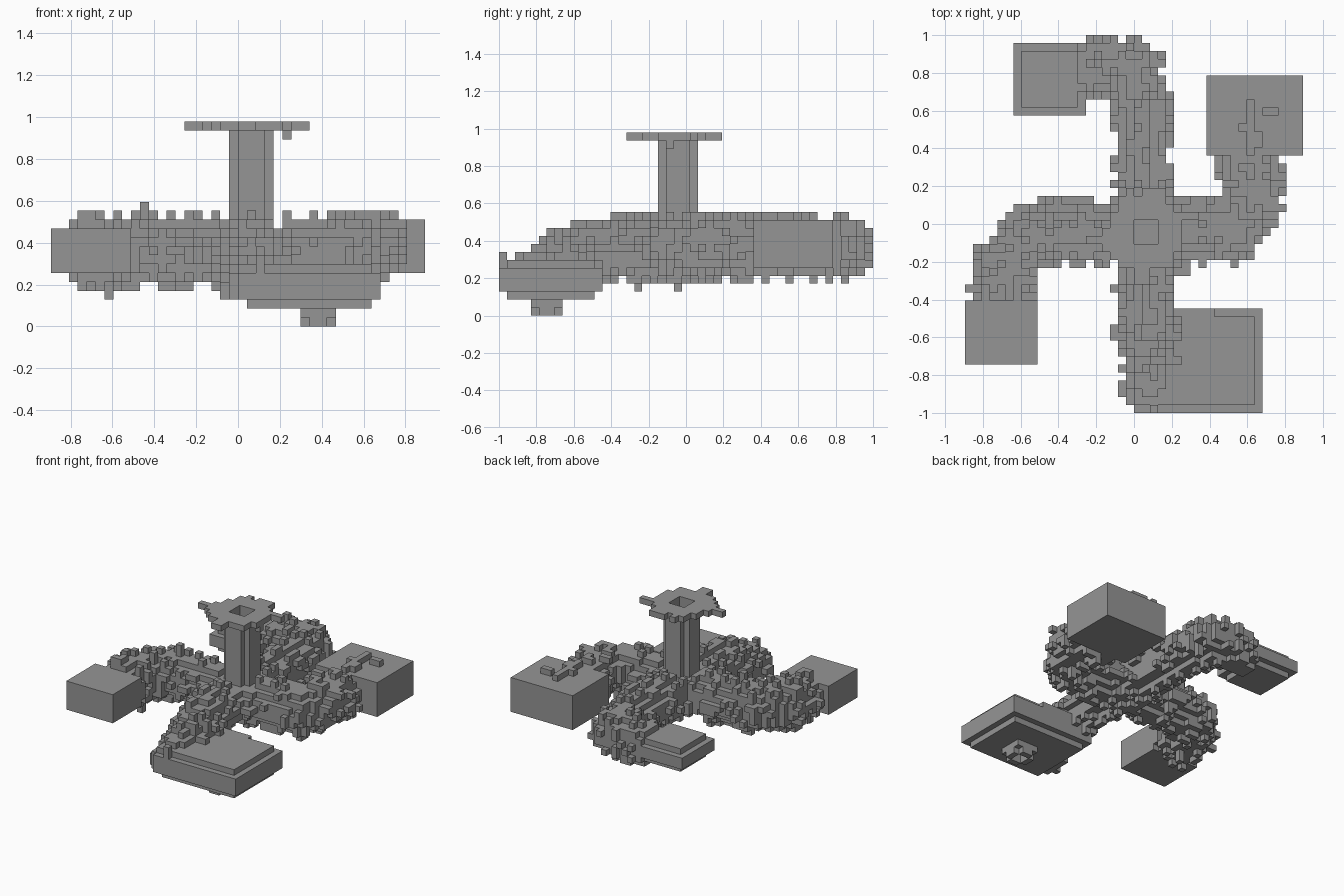
import bpy
import random
from mathutils import Vector

cube = bpy.data.objects.get("Cube")
if cube:
    bpy.data.objects.remove(cube, do_unlink=True)

random.seed(11)
UNIT = 2 / 47
ORIGIN = Vector((-21 * UNIT, -1, 0))
DIRS = [(a, s) for a in range(3) for s in (0, 1)]

stone = bpy.data.materials.new("stone_grey")
stone.use_nodes = True
GREY = (0.3, 0.3, 0.3, 1)
stone.diffuse_color = GREY
stone.node_tree.nodes["Principled BSDF"].inputs["Base Color"].default_value = GREY


def box(x0, x1, y0, y1, z0, z1):
    """Block of grid cells, end values included."""
    return {(i, j, k) for i in range(x0, x1 + 1)
            for j in range(y0, y1 + 1) for k in range(z0, z1 + 1)}


def step(cell, axis, side):
    c = list(cell)
    c[axis] += 1 if side else -1
    return tuple(c)


def roughen(cells, chance):
    """Add random one-cell lumps to the skin."""
    skin = sorted({step(c, a, s) for c in cells for a, s in DIRS} - cells)
    return cells | {c for c in skin if random.random() < chance}


def tunnel(path, radius, lumps):
    """Rough tube of cells around a bent path, kept inside the grid."""
    pts = [Vector(p) for p in path]
    cells = set()
    for a, b in zip(pts, pts[1:]):
        steps = int((b - a).length * 2) + 1
        for n in range(steps + 1):
            p = a.lerp(b, n / steps)
            q = [round(v) for v in p]
            for c in box(q[0] - 5, q[0] + 5, q[1] - 5, q[1] + 5, q[2] - 5, q[2] + 5):
                if (Vector(c) - p).length < radius:
                    cells.add(c)
    cells = roughen(roughen(cells, lumps), lumps / 9)
    return {c for c in cells if 0 <= c[0] < 42 and 0 <= c[1] < 47}


def stepped_room(x0, x1, y0, y1, z0, z1):
    """Chamber with a one-cell step at floor and roof."""
    core = box(x0, x1, y0, y1, z0 + 1, z1 - 1)
    return core | box(x0 + 1, x1 - 1, y0 + 1, y1 - 1, z0, z1)


def trim_corners(cells, lo, hi):
    """Drop the cells on the four upright corners of a block."""
    return {c for c in cells if not (c[0] in (lo[0], hi[0]) and c[1] in (lo[1], hi[1]))}


parts = {}

# Four chambers at the tunnel ends
parts["back_left_room"] = box(30, 41, 32, 41, 6, 11)
parts["front_right_room"] = box(0, 8, 6, 13, 6, 10)
parts["back_right_room"] = stepped_room(6, 14, 37, 45, 6, 9)
parts["front_left_room"] = (stepped_room(21, 36, 0, 12, 2, 6)
                            | box(22, 30, 12, 12, 6, 6))

# Sunken ring under the front chamber
parts["floor_ring"] = (box(28, 31, 4, 7, 1, 1) - box(29, 30, 5, 6, 1, 1)
                       | trim_corners(box(28, 31, 4, 7, 0, 0), (28, 4), (31, 7))
                       - box(29, 30, 5, 6, 0, 0))

# Low ridge on the back left roof
parts["roof_ridge"] = (box(35, 35, 32, 38, 12, 12) | box(34, 34, 35, 35, 12, 12)
                       | box(36, 36, 33, 34, 12, 12) | box(37, 38, 37, 37, 12, 12))

# Four rough tunnels meeting below the shaft
hub = (22, 22, 8)
left = tunnel([hub, (32.5, 22, 8), (35.2, 25.5, 8.4), (35, 29, 8.4),
               (34.6, 33, 8.3)], 3.4, 0.28)
right = tunnel([hub, (14, 22.3, 8), (8, 21.5, 8), (4.5, 18, 8),
                (4.1, 13, 8)], 3.4, 0.28)
back = tunnel([hub, (21.5, 26, 8), (21.7, 37, 8), (20.3, 42.5, 8),
               (15, 42.8, 7.8)], 3.25, 0.18)
front = tunnel([hub, (22, 11, 8), (22.3, 6, 5.3), (22.6, 2.4, 4)], 3.15, 0.18)
# Tunnels do not spoil the flat outer faces of the chambers
parts["left_tunnel"] = {c for c in left if c[1] < 32}
parts["right_tunnel"] = {c for c in right if c[1] > 13}
parts["back_tunnel"] = {c for c in back if c[0] > 13}
parts["front_tunnel"] = {c for c in front if c[1] > 12 or c[2] > 2}

# Hollow round shaft with a jagged cap
tower = trim_corners(box(20, 24, 20, 24, 8, 22), (20, 20), (24, 24))
parts["shaft"] = tower
cap = {c for c in box(15, 28, 16, 27, 22, 22)
       if (c[0] - 22) ** 2 + (c[1] - 22) ** 2 < 21}
cap = {c for c in roughen(cap, 0.35) if c[2] == 22}
cap |= (box(15, 17, 21, 21, 22, 22) | box(17, 19, 22, 22, 22, 22)
        | box(21, 22, 16, 18, 22, 22) | box(26, 28, 24, 24, 22, 22)
        | box(23, 23, 26, 27, 22, 22) | {(26, 21, 21), (26, 21, 22)})
parts["shaft_cap"] = cap

# Open the shaft and clear the ground around its foot
hole = box(21, 23, 21, 23, 7, 22)
foot = box(19, 25, 19, 25, 11, 16) - tower
taken = set()
for name in parts:
    parts[name] = parts[name] - hole - foot - taken
    taken |= parts[name]


def build(name, cells):
    """Mesh of the exposed cell faces."""
    index, verts, faces = {}, [], []

    def vert(p):
        if p not in index:
            index[p] = len(verts)
            verts.append(ORIGIN + Vector(p) * UNIT)
        return index[p]

    for c in sorted(cells):
        for axis, side in DIRS:
            if step(c, axis, side) in taken:
                continue
            u, v = (axis + 1) % 3, (axis + 2) % 3
            loop = []
            for du, dv in ((0, 0), (1, 0), (1, 1), (0, 1)):
                p = list(c)
                p[axis] += side
                p[u] += du
                p[v] += dv
                loop.append(vert(tuple(p)))
            faces.append(loop if side else loop[::-1])
    mesh = bpy.data.meshes.new(name)
    mesh.from_pydata(verts, [], faces)
    mesh.materials.append(stone)
    bpy.context.scene.collection.objects.link(bpy.data.objects.new(name, mesh))


for name, cells in parts.items():
    build(name, cells)
